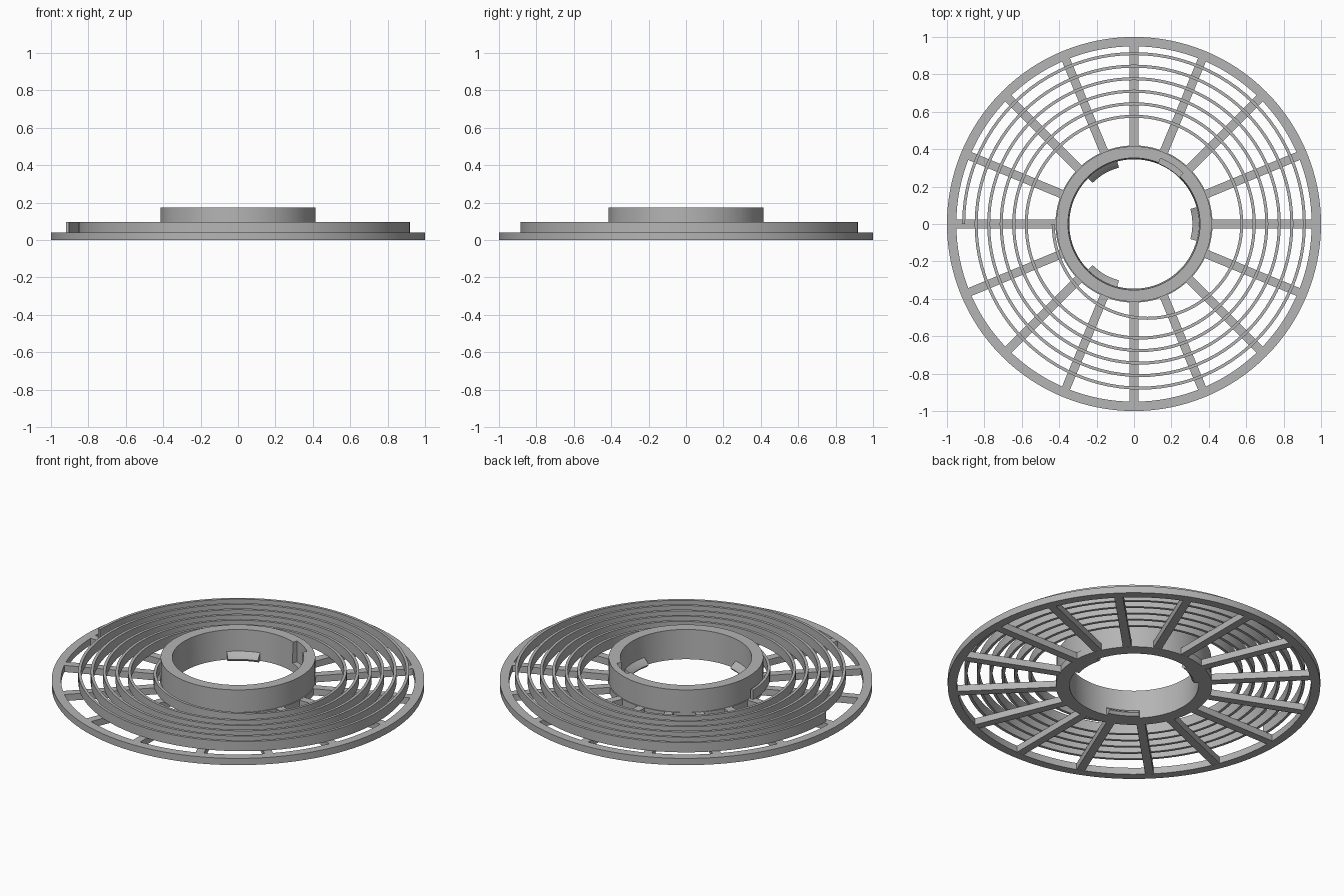
import bpy, bmesh, math
from mathutils import Matrix

cube = bpy.data.objects.get("Cube")
if cube:
    bpy.data.objects.remove(cube, do_unlink=True)

GREY = (0.46, 0.46, 0.46, 1)
mat = bpy.data.materials.new("plain grey")
mat.use_nodes = True
mat.diffuse_color = GREY
mat.node_tree.nodes["Principled BSDF"].inputs["Base Color"].default_value = GREY


def finish(name, bm):
    """Turn a bmesh into a shaded object with the grey material."""
    bmesh.ops.recalc_face_normals(bm, faces=bm.faces)
    mesh = bpy.data.meshes.new(name)
    bm.to_mesh(mesh)
    bm.free()
    mesh.materials.append(mat)
    obj = bpy.data.objects.new(name, mesh)
    bpy.context.collection.objects.link(obj)
    bpy.ops.object.select_all(action="DESELECT")
    obj.select_set(True)
    bpy.context.view_layer.objects.active = obj
    bpy.ops.object.shade_smooth_by_angle(angle=math.radians(30))
    return obj


def loft(bm, sections, closed):
    """Skin a list of cross-sections, joining the ends or capping them."""
    rings = [[bm.verts.new(p) for p in s] for s in sections]
    n = len(rings[0])
    pairs = list(zip(rings, rings[1:]))
    if closed:
        pairs.append((rings[-1], rings[0]))
    for a, b in pairs:
        for i in range(n):
            j = (i + 1) % n
            bm.faces.new((a[i], a[j], b[j], b[i]))
    if not closed:
        bm.faces.new(rings[0])
        bm.faces.new(rings[-1])


def revolve(bm, profile, start=0, end=360, steps=128):
    """Sweep an (r, z) profile about z between two angles in degrees."""
    closed = end - start == 360
    sections = []
    for k in range(steps if closed else steps + 1):
        a = math.radians(start + (end - start) * k / steps)
        sections.append([(r * math.cos(a), r * math.sin(a), z) for r, z in profile])
    loft(bm, sections, closed)


BASE = 0.04      # thickness of the flat frame
WALL_TOP = 0.096  # top of the spiral wall
HUB_TOP = 0.173

# Outer rim
bm = bmesh.new()
revolve(bm, [(0.95, 0), (1, 0), (1, BASE), (0.95, BASE)])
finish("outer_rim", bm)

# Hub collar, with a shallow recess in one stretch of its inner wall
bm = bmesh.new()
slot_start, slot_end = 46, 68
revolve(bm, [(0.346, 0), (0.42, 0), (0.42, BASE), (0.415, BASE),
             (0.415, HUB_TOP), (0.353, HUB_TOP)],
        slot_end, slot_start + 360, 120)
revolve(bm, [(0.346, 0), (0.42, 0), (0.42, BASE), (0.415, BASE),
             (0.415, HUB_TOP), (0.378, HUB_TOP), (0.378, 0.05), (0.348, 0.05)],
        slot_start, slot_end, 8)
finish("hub_collar", bm)

# Three sloped retaining tabs inside the hub
bm = bmesh.new()
for angle in (0, 120, 240):
    revolve(bm, [(0.352, 0), (0.325, 0), (0.312, 0.015), (0.318, 0.025), (0.352, 0.05)],
            angle - 15, angle + 15, 10)
finish("hub_tabs", bm)

# Sixteen flat spokes
bm = bmesh.new()
inner, outer, width = 0.39, 0.965, 0.046
for k in range(16):
    turn = Matrix.Rotation(math.tau * k / 16, 4, "Z")
    place = Matrix.Translation(((inner + outer) / 2, 0, BASE / 2))
    size = Matrix.Diagonal((outer - inner, width, BASE - 0.001, 1))
    bmesh.ops.create_cube(bm, size=1, matrix=turn @ place @ size)
finish("spokes", bm)

# Spiral wall made of half circles: upper halves are centred, lower halves shift inward
pitch, half_thick, turns, steps = 0.067, 0.008, 6, 48
sections = []


def add_half(centre_x, radius, start):
    first = 1 if sections else 0
    for k in range(first, steps + 1):
        a = start - math.pi * k / steps
        c, s = math.cos(a), math.sin(a)
        sections.append([(centre_x + (radius + d) * c, (radius + d) * s, z)
                         for d, z in ((-half_thick, BASE - 0.002), (half_thick, BASE - 0.002),
                                      (half_thick, WALL_TOP), (-half_thick, WALL_TOP))])


for t in range(turns):
    radius = 0.911 - pitch * t
    next_radius = radius - pitch if t < turns - 1 else 0.432
    add_half(0, radius, math.pi)
    add_half((radius - next_radius) / 2, (radius + next_radius) / 2, 0)
bm = bmesh.new()
loft(bm, sections, False)
finish("spiral_wall", bm)
